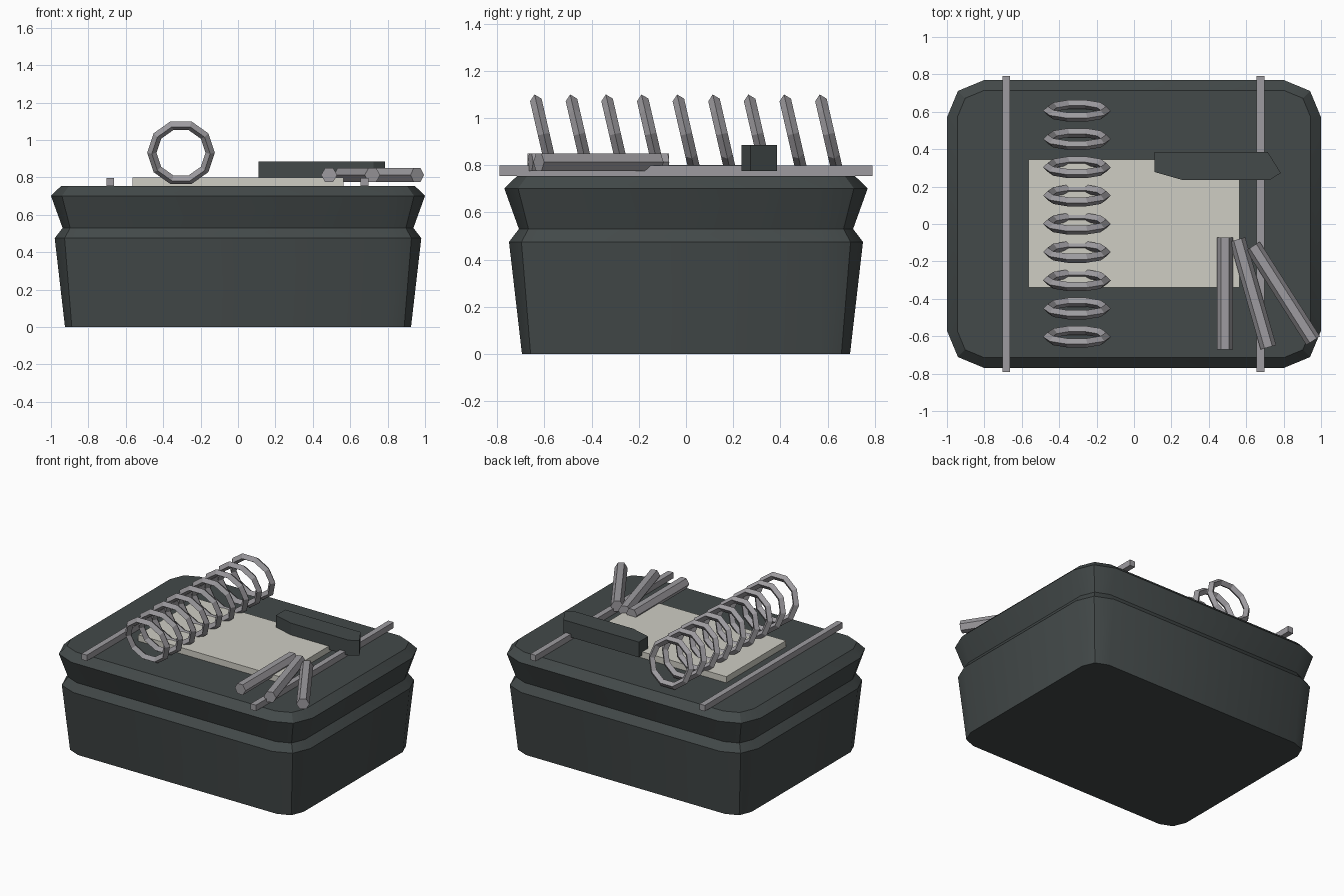
import bpy, bmesh, math
from mathutils import Matrix, Vector

if "Cube" in bpy.data.objects:
    bpy.data.objects.remove(bpy.data.objects["Cube"])


def material(name, rgb):
    m = bpy.data.materials.new(name)
    m.diffuse_color = (*rgb, 1)
    m.use_nodes = True
    m.node_tree.nodes["Principled BSDF"].inputs["Base Color"].default_value = m.diffuse_color
    return m


DARK = material("dark_slate", (0.056, 0.067, 0.067))
CREAM = material("cream_paper", (0.62, 0.61, 0.55))
METAL = material("grey_metal", (0.34, 0.33, 0.35))


def finish(bm, name, mat, smooth=False):
    bmesh.ops.recalc_face_normals(bm, faces=bm.faces)
    mesh = bpy.data.meshes.new(name)
    bm.to_mesh(mesh)
    bm.free()
    mesh.materials.append(mat)
    ob = bpy.data.objects.new(name, mesh)
    bpy.context.collection.objects.link(ob)
    if smooth:
        bpy.ops.object.select_all(action='DESELECT')
        ob.select_set(True)
        bpy.context.view_layer.objects.active = ob
        bpy.ops.object.shade_smooth_by_angle(angle=math.radians(30))
    return ob


def rounded_loop(bm, inset, z):
    """Rounded rectangle shrunk by inset, two segments per corner."""
    r = 0.2 - inset
    pts = []
    for k, (sx, sy) in enumerate([(1, 1), (-1, 1), (-1, -1), (1, -1)]):
        for s in range(3):
            a = math.radians(90 * k + 45 * s)
            pts.append((sx * 0.8 + r * math.cos(a), sy * 0.57 + r * math.sin(a), z))
    return [bm.verts.new(p) for p in pts]


def loft(name, profile, cap_bottom, cap_top):
    bm = bmesh.new()
    loops = [rounded_loop(bm, i, z) for i, z in profile]
    for a, b in zip(loops, loops[1:]):
        n = len(a)
        for i in range(n):
            j = (i + 1) % n
            bm.faces.new((a[i], a[j], b[j], b[i]))
    if cap_bottom:
        bm.faces.new(loops[0][::-1])
    if cap_top:
        bm.faces.new(loops[-1])
    bmesh.ops.recalc_face_normals(bm, faces=bm.faces)
    return finish(bm, name, DARK, True)


def prism(name, outline, z0, z1, mat):
    bm = bmesh.new()
    f = bm.faces.new([bm.verts.new((x, y, z0)) for x, y in outline])
    ext = bmesh.ops.extrude_face_region(bm, geom=[f])["geom"]
    up = [v for v in ext if isinstance(v, bmesh.types.BMVert)]
    bmesh.ops.translate(bm, verts=up, vec=(0, 0, z1 - z0))
    if len(bm.faces) < len(outline) + 2:
        bm.faces.new([v for v in bm.verts if v not in up])
    return finish(bm, name, mat)


def box(name, x0, x1, y0, y1, z0, z1, mat):
    return prism(name, [(x0, y0), (x1, y0), (x1, y1), (x0, y1)], z0, z1, mat)


# Box base and flared lid, meeting in a groove
loft("base", [(0.075, 0), (0.02, 0.475), (0.062, 0.53)], True, False)
loft("lid", [(0.062, 0.53), (0, 0.702), (0.055, 0.755)], False, True)

# Flat sheet and side rails on the lid
box("sheet", -0.565, 0.565, -0.34, 0.345, 0.75, 0.80, CREAM)
for side, x in (("left", -0.683), ("right", 0.676)):
    box(side + "_rail", x - 0.021, x + 0.021, -0.79, 0.79, 0.755, 0.798, METAL)

# Dark tapered block
prism("block", [(0.11, 0.385), (0.11, 0.278), (0.26, 0.235), (0.725, 0.235),
                (0.785, 0.273), (0.715, 0.385)], 0.775, 0.886, DARK)

# Row of tilted rings
for i in range(9):
    bpy.ops.mesh.primitive_torus_add(
        major_segments=10, minor_segments=4, major_radius=0.156, minor_radius=0.025,
        location=(-0.305, -0.603 + 0.151 * i, 0.932),
        rotation=(math.radians(103), 0, 0))
    ring = bpy.context.object
    ring.name = "ring_%d" % (i + 1)
    ring.data.materials.append(METAL)

# Fanned hexagonal rods
for i, (x, angle) in enumerate([(0.487, 0), (0.636, 16), (0.797, 32.5)]):
    bm = bmesh.new()
    hexagon = [bm.verts.new((0.043 * math.cos(a), -0.3, 0.043 * math.sin(a)))
               for a in (math.radians(60 * k) for k in range(6))]
    far = [bm.verts.new(v.co + Vector((0, 0.6, 0))) for v in hexagon]
    bm.faces.new(hexagon)
    bm.faces.new(far[::-1])
    for k in range(6):
        j = (k + 1) % 6
        bm.faces.new((hexagon[k], hexagon[j], far[j], far[k]))
    bm.transform(Matrix.Translation((x, -0.371, 0.813)) @
                 Matrix.Rotation(math.radians(angle), 4, 'Z'))
    finish(bm, "rod_%d" % (i + 1), METAL)
